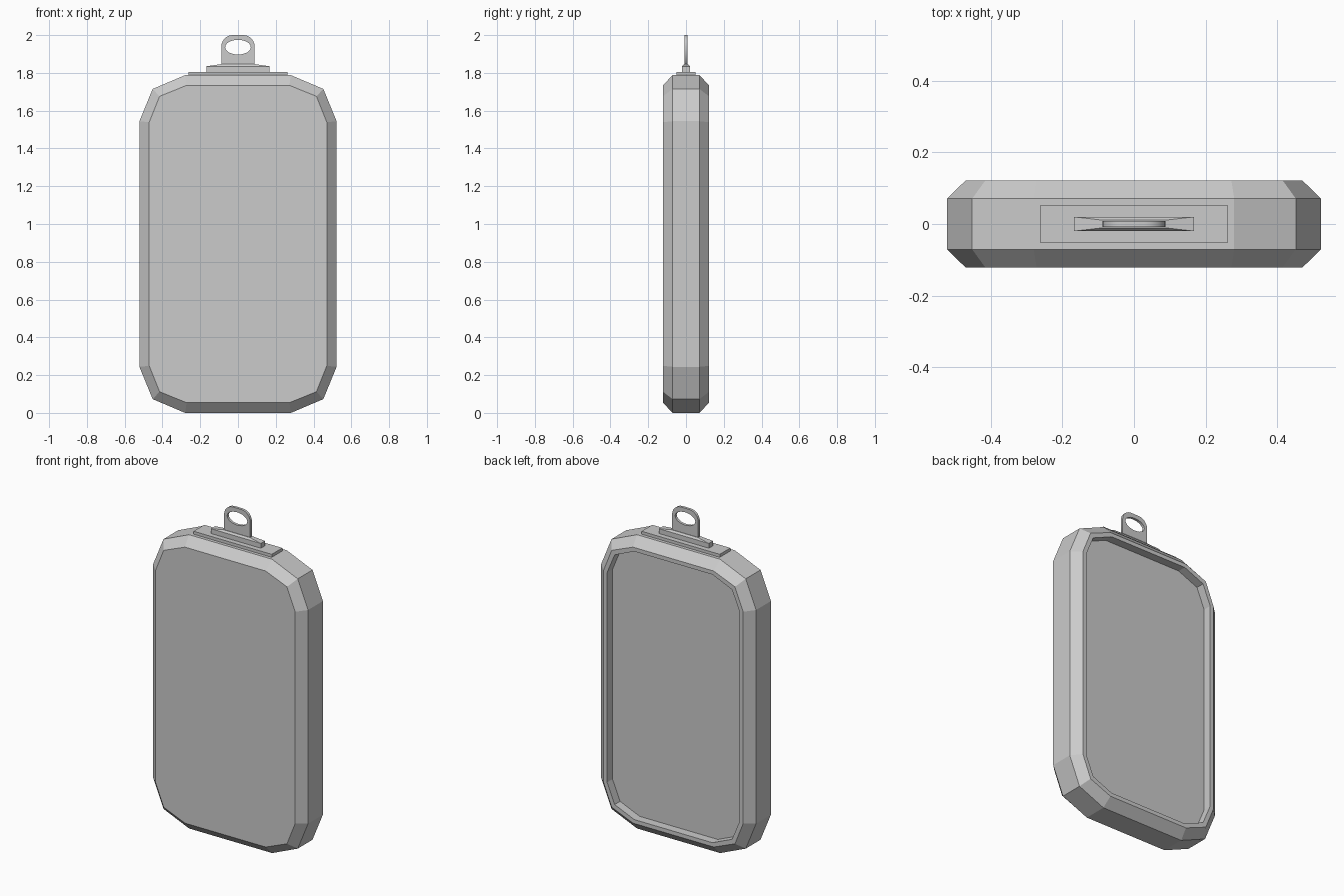
import bpy, bmesh, math
from mathutils import Matrix

if "Cube" in bpy.data.objects:
    bpy.data.objects.remove(bpy.data.objects["Cube"])

CZ = 0.894  # height of the case centre


def link(name, mesh):
    ob = bpy.data.objects.new(name, mesh)
    bpy.context.scene.collection.objects.link(ob)
    return ob


def loft(name, loops):
    """Skin a closed solid through matching point loops."""
    bm = bmesh.new()
    rings = [[bm.verts.new(p) for p in loop] for loop in loops]
    n = len(rings[0])
    for a, b in zip(rings, rings[1:]):
        for i in range(n):
            j = (i + 1) % n
            bm.faces.new((a[i], a[j], b[j], b[i]))
    bm.faces.new(rings[0])
    bm.faces.new(rings[-1])
    bmesh.ops.recalc_face_normals(bm, faces=bm.faces)
    mesh = bpy.data.meshes.new(name)
    bm.to_mesh(mesh)
    bm.free()
    return link(name, mesh)


def outline(quarter, y):
    """Mirror a quarter profile into a full loop at depth y."""
    q, r = quarter, quarter[::-1]
    pts = (q + [(-x, z) for x, z in r] + [(-x, -z) for x, z in q]
           + [(x, -z) for x, z in r])
    return [(x, y, z + CZ) for x, z in pts]


def rect(hx, hy, z):
    return [(sx * hx, sy * hy, z) for sx, sy in ((-1, -1), (1, -1), (1, 1), (-1, 1))]


# Case: chamfered octagonal-cornered shell with a recessed back panel
outer = [(0.522, 0.65), (0.452, 0.821), (0.28, 0.894)]
face = [(0.47, 0.645), (0.415, 0.782), (0.272, 0.84)]
rim = [(0.446, 0.638), (0.395, 0.76), (0.263, 0.816)]
loft("case", [outline(face, -0.122), outline(outer, -0.071), outline(outer, 0.071),
              outline(face, 0.122), outline(rim, 0.122), outline(rim, 0.07)])

# Stepped cap on top
loft("cap_plate", [rect(0.263, 0.051, 1.78), rect(0.263, 0.051, 1.806)])
loft("cap_step", [rect(0.168, 0.02, 1.80), rect(0.168, 0.02, 1.835),
                  rect(0.09, 0.011, 1.846)])

# Hanging tab: rounded plate with an oval hole
R, W = 0.06, 0.088
arc = [(W - R + R * math.cos(a), 2 - R + R * math.sin(a))
       for a in (math.radians(15 * i) for i in range(7))]
border = [(W, 1.84)] + arc + [(-x, z) for x, z in arc[::-1]] + [(-W, 1.84)]
hole = [(0.068 * math.cos(a), 1.936 + 0.039 * math.sin(a))
        for a in (math.tau * i / 24 for i in range(24))]
curve = bpy.data.curves.new("tab_profile", 'CURVE')
curve.dimensions = '2D'
curve.fill_mode = 'BOTH'
curve.extrude = 0.008
for pts in (border, hole):
    s = curve.splines.new('POLY')
    s.points.add(len(pts) - 1)
    for p, (x, z) in zip(s.points, pts):
        p.co = (x, z, 0, 1)
    s.use_cyclic_u = True
profile = link("tab_profile", curve)
bpy.context.view_layer.update()
dg = bpy.context.evaluated_depsgraph_get()
mesh = bpy.data.meshes.new_from_object(profile.evaluated_get(dg))
bpy.data.objects.remove(profile)
mesh.transform(Matrix.Rotation(math.pi / 2, 4, 'X'))
link("hanging_tab", mesh)
